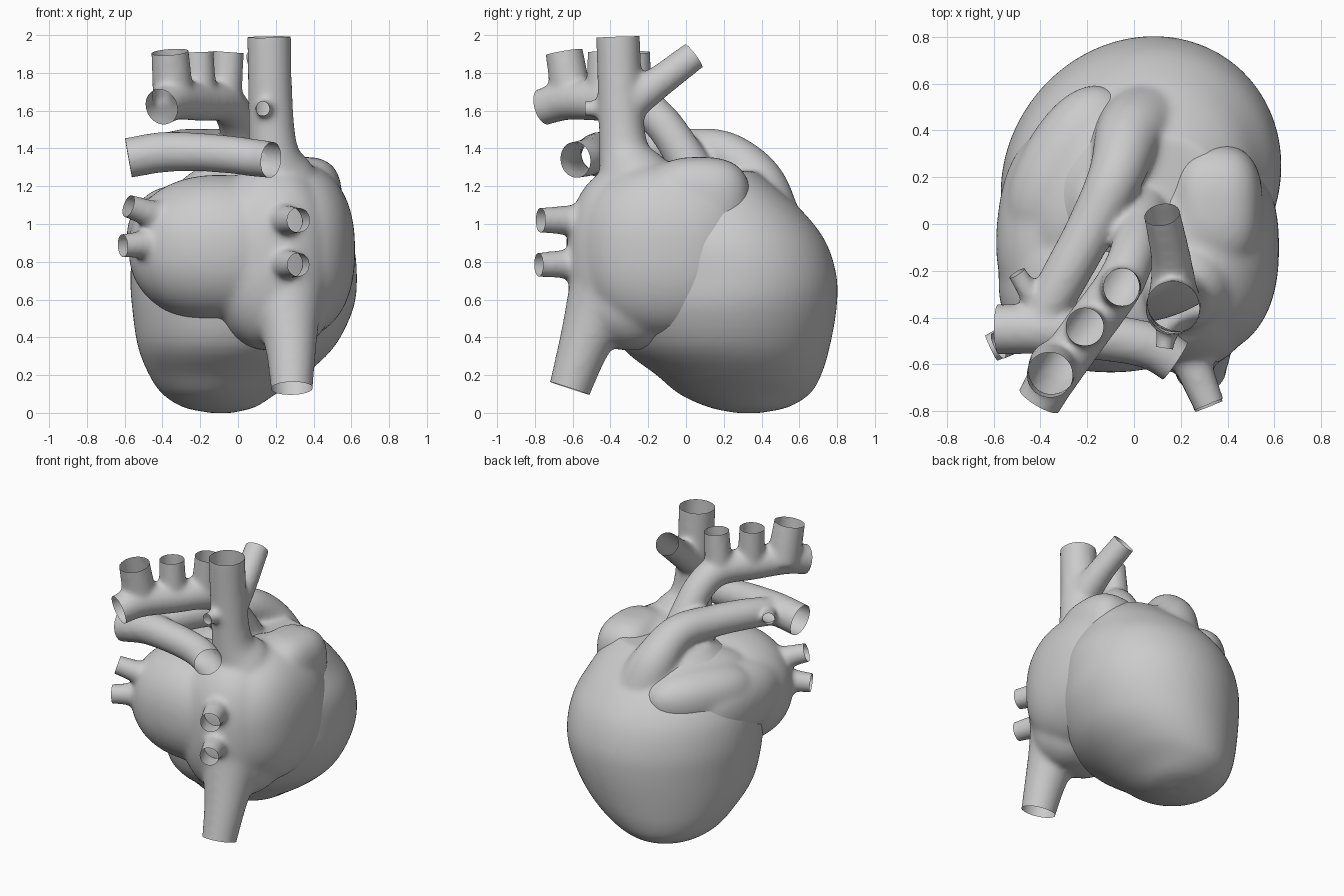
import bpy, bmesh, math
from mathutils import Vector, Matrix

if "Cube" in bpy.data.objects:
    bpy.data.objects.remove(bpy.data.objects["Cube"])


def spow(v, p):
    return math.copysign(abs(v) ** p, v)


def blob(bm, c, r, rot=(0, 0, 0), p=1.0):
    """Ellipsoid, boxier when p < 1."""
    m = Matrix.Translation(c)
    for ang, ax in zip(rot, 'XYZ'):
        m = m @ Matrix.Rotation(math.radians(ang), 4, ax)
    for v in bmesh.ops.create_uvsphere(bm, u_segments=64, v_segments=40, radius=1)['verts']:
        v.co = m @ Vector([spow(a, p) * b for a, b in zip(v.co, r)])


def skin(bm, rings):
    n = len(rings[0])
    for a, b in zip(rings, rings[1:]):
        for i in range(n):
            j = (i + 1) % n
            bm.faces.new((a[i], a[j], b[j], b[i]))
    bm.faces.new(rings[0][::-1])
    bm.faces.new(rings[-1])


def spline(pts, steps=8):
    """Smooth curve through points of any dimension."""
    p = [Vector(q) for q in pts]
    p = [2 * p[0] - p[1]] + p + [2 * p[-1] - p[-2]]
    out = []
    for a, b, c, d in zip(p, p[1:], p[2:], p[3:]):
        for k in range(steps):
            t = k / steps
            out.append(0.5 * (2 * b + (c - a) * t + (2 * a - 5 * b + 4 * c - d) * t * t
                              + (3 * b - a - 3 * c + d) * t ** 3))
    return out + [p[-2]]


def tube(bm, pts, cuts, ends=(False, True), n=32, ext=0.05):
    """Vessel through (x, y, z, radius) points; open ends are overlong and cut later."""
    s = spline(pts)
    for is_open, at, i, k in ((ends[0], 0, 0, 1), (ends[1], len(s), -1, -2)):
        if is_open:
            e, q = s[i].copy(), s[k]
            d = (e.xyz - q.xyz).normalized()
            cuts.append((e.xyz, d, e.w))
            s.insert(at, Vector((*(e.xyz + d * ext), e.w)))
    rings, x = [], None
    for i, q in enumerate(s):
        t = (s[min(i + 1, len(s) - 1)].xyz - s[max(i - 1, 0)].xyz).normalized()
        x = t.orthogonal() if x is None else x - t * x.dot(t)
        x.normalize()
        y = t.cross(x)
        rings.append([bm.verts.new(q.xyz + q.w * (x * math.cos(a) + y * math.sin(a)))
                      for a in (2 * math.pi * k / n for k in range(n))])
    skin(bm, rings)


def finish(bm, name, cuts, voxel=0.015, smooth=14):
    """Fuse the pieces, soften the joints, then open the vessel ends."""
    bmesh.ops.recalc_face_normals(bm, faces=bm.faces)
    me = bpy.data.meshes.new(name)
    bm.to_mesh(me)
    bm.free()
    ob = bpy.data.objects.new(name, me)
    bpy.context.collection.objects.link(ob)
    mod = ob.modifiers.new("fuse", 'REMESH')
    mod.mode = 'VOXEL'
    mod.voxel_size = voxel
    mod = ob.modifiers.new("soften", 'SMOOTH')
    mod.factor = 0.5
    mod.iterations = smooth
    dg = bpy.context.evaluated_depsgraph_get()
    bm = bmesh.new()
    bm.from_mesh(bpy.data.meshes.new_from_object(ob.evaluated_get(dg)))
    ob.modifiers.clear()
    for c, d, r in cuts:
        faces = [f for f in bm.faces if (f.calc_center_median() - c).length < r * 1.1 + 0.045]
        geom = set(faces)
        for f in faces:
            geom.update(f.edges)
            geom.update(f.verts)
        bmesh.ops.bisect_plane(bm, geom=list(geom), plane_co=c, plane_no=d, clear_outer=True)
    for f in bm.faces:
        f.smooth = True
    bm.to_mesh(me)
    bm.free()


# ---- ventricles: horizontal sections (z, cx, cy, rx, ry, skew)
bm, cuts = bmesh.new(), []
sections = [(0.0, -.09, .33, .06, .07, 0), (.03, -.1, .33, .19, .21, .01), (.1, -.1, .31, .3, .345, .02),
            (.2, -.06, .28, .41, .435, .03), (.35, -.01, .21, .52, .55, .04), (.55, .025, .19, .585, .605, .05),
            (.72, .03, .19, .6, .605, .06), (.9, .03, .16, .58, .58, .06), (1.05, .03, .14, .51, .49, .06),
            (1.17, .05, .14, .42, .36, .05), (1.28, .06, .14, .3, .23, .03)]
rings = []
for z, cx, cy, rx, ry, k in spline(sections, 4):
    rings.append([bm.verts.new((cx + rx * math.cos(a), cy + ry * math.sin(a) + k * math.cos(a), z))
                  for a in (2 * math.pi * i / 64 for i in range(64))])
skin(bm, rings)

# pulmonary trunk and its crossing left-right branch
tube(bm, [(.06, .41, .98, .22), (-.02, .37, 1.22, .15), (-.08, .2, 1.375, .118), (-.19, -.03, 1.4, .105),
          (-.31, -.25, 1.4, .1), (-.4, -.42, 1.38, .09)], cuts, (False, False))
tube(bm, [(-.58, -.45, 1.35, .107), (-.4, -.45, 1.38, .107), (-.2, -.475, 1.38, .102),
          (-.02, -.5, 1.365, .1), (.09, -.53, 1.35, .1), (.175, -.585, 1.34, .097)], cuts, (True, True))
tube(bm, [(-.42, -.34, 1.4, .05), (-.5, -.21, 1.43, .042)], cuts)

# aorta with three branches on the arch
tube(bm, [(.04, .1, 1.15, .13), (.02, -.02, 1.38, .105), (-.01, -.14, 1.55, .1), (-.07, -.27, 1.64, .103),
          (-.2, -.45, 1.65, .105), (-.33, -.63, 1.655, .105), (-.405, -.755, 1.62, .098)], cuts)
for x0, y0, x1, y1, r in ((-.07, -.27, -.05, -.27, .082), (-.2, -.44, -.21, -.44, .082),
                          (-.34, -.6, -.36, -.645, .1)):
    tube(bm, [(x0, y0, 1.64, r * 1.1), (x1, y1, 1.91, r)], cuts)
finish(bm, "ventricles_and_arteries", cuts)

# ---- atria
bm, cuts = bmesh.new(), []
blob(bm, (-.1, -.25, .87), (.48, .385, .39), p=.91)               # left atrium
blob(bm, (.18, -.29, .82), (.33, .34, .49), p=.85)                # back wall
blob(bm, (.27, -.1, .86), (.35, .465, .47), p=.86)                # right atrium
blob(bm, (.35, .07, 1.13), (.2, .27, .225), p=.75)                # right appendage
blob(bm, (.27, -.29, .6), (.23, .29, .26))                        # lower right atrium
blob(bm, (-.34, .0, .92), (.245, .42, .25), rot=(0, 0, -6), p=.88)  # left appendage
blob(bm, (-.27, .24, 1.02), (.215, .38, .19), rot=(0, 0, -30), p=.88)
blob(bm, (-.18, .15, 1.08), (.2, .38, .17), rot=(0, 0, -25), p=.9)

# upper great vein, its side branch and small stub
tube(bm, [(.24, -.22, 1.05, .27), (.21, -.28, 1.25, .2), (.185, -.33, 1.4, .132), (.17, -.35, 1.7, .118),
          (.165, -.36, 1.99, .118)], cuts)
tube(bm, [(.17, -.33, 1.62, .11), (.16, -.16, 1.74, .088), (.12, .04, 1.89, .08)], cuts)
tube(bm, [(.15, -.4, 1.61, .055), (.13, -.53, 1.61, .042)], cuts)

# lower great vein
tube(bm, [(.25, -.37, .76, .24), (.265, -.47, .53, .175), (.28, -.545, .34, .135), (.285, -.615, .13, .112)], cuts)

# lung veins
for a, b in (((.2, -.48, 1.02, .09), (.32, -.77, 1.02, .069)),
             ((.2, -.48, .79, .09), (.32, -.78, .785, .066)),
             ((-.34, -.4, 1.01, .085), (-.58, -.52, 1.095, .064)),
             ((-.38, -.42, .9, .085), (-.61, -.53, .885, .064))):
    tube(bm, [a, b], cuts)
finish(bm, "atria_and_veins", cuts, smooth=24)
